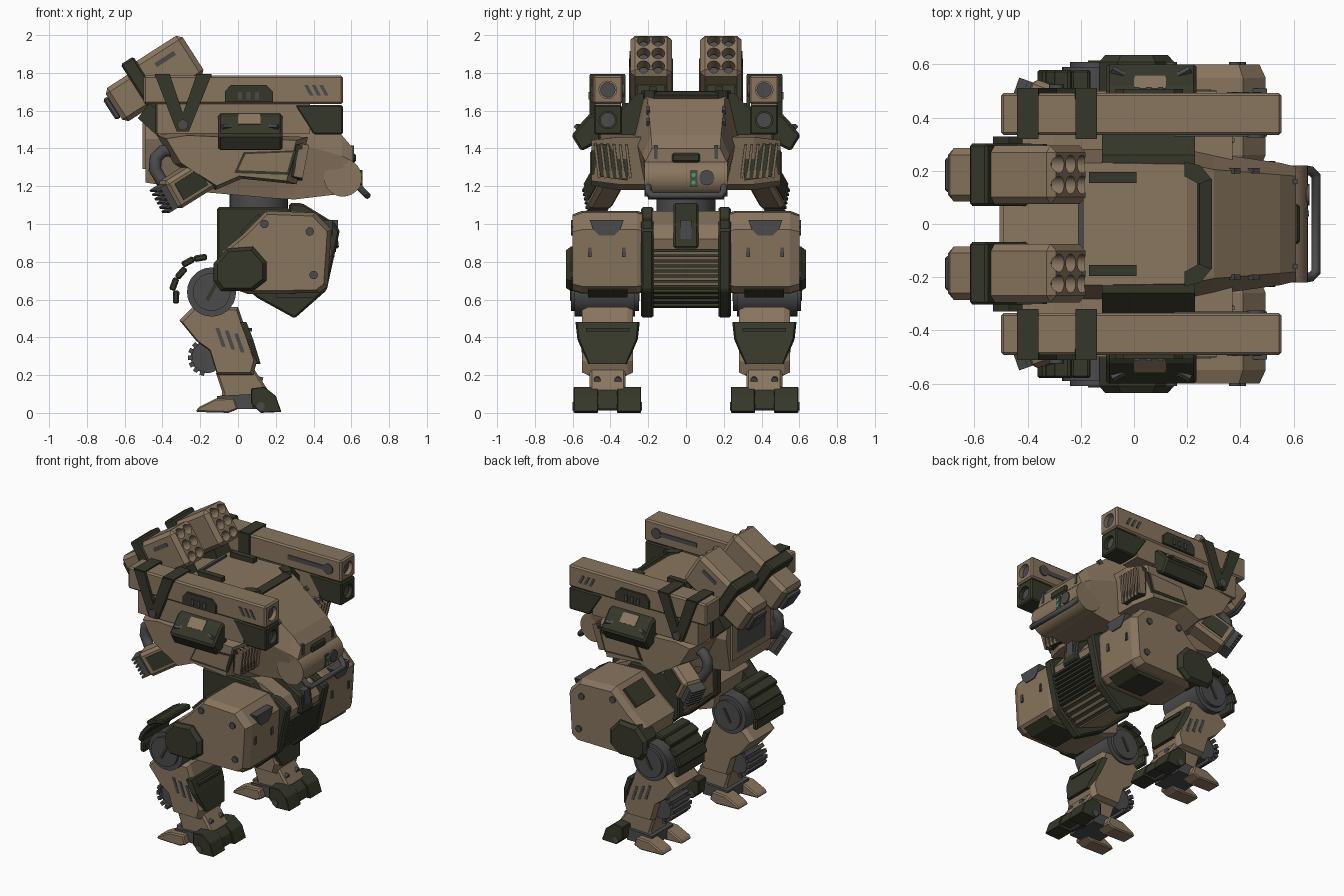
import bpy, bmesh, math
from mathutils import Matrix, Vector, Euler

if "Cube" in bpy.data.objects:
    bpy.data.objects.remove(bpy.data.objects["Cube"])

def material(name, c):
    m = bpy.data.materials.new(name)
    m.diffuse_color = (*c, 1)
    m.use_nodes = True
    m.node_tree.nodes["Principled BSDF"].inputs["Base Color"].default_value = m.diffuse_color
    return m

TAN = material("tan_paint", (0.25, 0.18, 0.115))
GREEN = material("dark_green_paint", (0.037, 0.039, 0.023))
STEEL = material("dark_steel", (0.07, 0.07, 0.073))
LAMP = material("lamp_green", (0.05, 0.4, 0.1))

def finish(name, bm, mat, mirror=True, bevel=0, cutter=None, smooth=False):
    bmesh.ops.recalc_face_normals(bm, faces=bm.faces)
    if smooth:
        for f in bm.faces:
            f.smooth = True
        for e in bm.edges:
            e.smooth = e.calc_face_angle(0) < 0.6
    me = bpy.data.meshes.new(name)
    bm.to_mesh(me)
    bm.free()
    me.materials.append(mat)
    ob = bpy.data.objects.new(name, me)
    bpy.context.collection.objects.link(ob)
    if bevel:
        b = ob.modifiers.new("bevel", 'BEVEL')
        b.width, b.segments, b.limit_method = bevel, 1, 'ANGLE'
    if cutter:
        ob.modifiers.new("holes", 'BOOLEAN').object = cutter
        ob.modifiers["holes"].operation = 'DIFFERENCE'
    if mirror:
        m = ob.modifiers.new("mirror", 'MIRROR')
        m.use_axis = (False, True, False)
        m.use_clip = m.use_mirror_merge = False
    return ob

def skin(name, rings, mat, **kw):
    bm = bmesh.new()
    vs = [[bm.verts.new(p) for p in r] for r in rings]
    n = len(vs[0])
    for a, b in zip(vs, vs[1:]):
        for i in range(n):
            bm.faces.new((a[i], a[(i + 1) % n], b[(i + 1) % n], b[i]))
    bm.faces.new(vs[0])
    bm.faces.new(vs[-1])
    return finish(name, bm, mat, **kw)

def prism(name, pts, levels, mat, axis='y', **kw):
    """Extrude a 2D outline along an axis; each level is t or (t, scale)."""
    ca, cb = (sum(p[i] for p in pts) / len(pts) for i in (0, 1))
    rings = []
    for lv in levels:
        t, s = lv if isinstance(lv, tuple) else (lv, 1)
        q = [(ca + (a - ca) * s, cb + (b - cb) * s) for a, b in pts]
        rings.append([{'y': (a, t, b), 'x': (t, a, b), 'z': (a, b, t)}[axis] for a, b in q])
    return skin(name, rings, mat, **kw)

def box(name, c, size, mat, rot=(0, 0, 0), **kw):
    bm = bmesh.new()
    bmesh.ops.create_cube(bm, size=1, matrix=Matrix.LocRotScale(Vector(c), Euler(rot), Vector(size)))
    return finish(name, bm, mat, **kw)

def cyl(name, ends, r, mat, n=28, **kw):
    bm = bmesh.new()
    for p, q in ends:
        p, q = Vector(p), Vector(q)
        d = q - p
        bmesh.ops.create_cone(bm, cap_ends=True, segments=n, radius1=r, radius2=r, depth=d.length,
            matrix=Matrix.Translation((p + q) / 2) @ d.to_track_quat('Z', 'Y').to_matrix().to_4x4())
    return finish(name, bm, mat, smooth=True, **kw)

def pipe(name, pts, r):
    cu = bpy.data.curves.new(name, 'CURVE')
    cu.dimensions, cu.bevel_depth, cu.bevel_resolution, cu.use_fill_caps = '3D', r, 3, True
    sp = cu.splines.new('POLY')
    sp.points.add(len(pts) - 1)
    for p, c in zip(sp.points, pts):
        p.co = (*c, 1)
    cu.materials.append(STEEL)
    bpy.context.collection.objects.link(bpy.data.objects.new(name, cu))

def cutter(name, ends, r):
    ob = cyl(name, ends, r, STEEL, mirror=False)
    ob.hide_render = True
    ob.display_type = 'WIRE'
    return ob

# --- torso hull: stations along x, half-width and height at top, middle, bottom
rings = []
for x, half in [(-0.49, [(.23, 1.62), (.26, 1.45), (.22, 1.22)]), (-0.2, [(.23, 1.69), (.29, 1.45), (.2, 1.17)]),
                (0.2, [(.225, 1.70), (.28, 1.46), (.2, 1.135)]), (0.3, [(.205, 1.66), (.265, 1.43), (.2, 1.13)]),
                (0.55, [(.185, 1.47), (.23, 1.36), (.2, 1.16)]), (0.61, [(.18, 1.40), (.215, 1.33), (.2, 1.18)])]:
    rings.append([(x, y, z) for y, z in half] + [(x, -y, z) for y, z in reversed(half)])
skin("torso_hull", rings, TAN, mirror=False)
box("rear_hatch", (-0.49, 0, 1.44), (.02, .30, .22), STEEL, mirror=False)
for z in (1.31, 1.57):
    box("rear_hatch_frame", (-0.49, 0, z), (.03, .42, .04), TAN, mirror=False)
box("rear_hatch_post", (-0.49, .18, 1.44), (.03, .06, .3), TAN)
box("hood_crossbar", (.265, 0, 1.68), (.05, .34, .025), GREEN, rot=(0, .4, 0), mirror=False)
prism("hood_corner_trim", [(.19, .235), (.25, .22), (.29, .17), (.245, .15), (.19, .18)], (1.65, 1.706), GREEN, 'z')
box("deck_rail", (-0.08, .175, 1.71), (.18, .04, .035), GREEN)
box("deck_hinge", (-0.2, 0, 1.69), (.02, .3, .03), STEEL, mirror=False)
for x, z in ((.38, 1.60), (.45, 1.54)):
    box("hood_latch", (x, .2, z), (.03, .02, .03), STEEL, rot=(0, .7, 0))

# --- nose drum, sensors and bumper
cyl("nose_drum", [((.555, -.22, 1.245), (.555, .22, 1.245))], .1, TAN, mirror=False)
box("nose_visor", (.6, 0, 1.35), (.05, .15, .05), GREEN, mirror=False, bevel=.01)
box("nose_marker", (.605, .16, 1.38), (.02, .02, .07), STEEL)
cyl("nose_lens", [((.6, .11, 1.245), (.66, .11, 1.245))], .04, STEEL, mirror=False)
box("lamp_plate", (.635, .04, 1.24), (.04, .04, .085), STEEL, mirror=False)
for z in (1.22, 1.26):
    cyl("nose_lamp", [((.64, .04, z), (.659, .04, z))], .011, LAMP, 12, mirror=False)
pipe("bumper_bar", [(.6, -.2, 1.24), (.665, -.2, 1.17), (.685, -.18, 1.15), (.685, .18, 1.15), (.665, .2, 1.17), (.6, .2, 1.24)], .018)

# --- side sponsons with intake slats
prism("sponson", [(-.43, 1.47), (-.3, 1.49), (.37, 1.46), (.31, 1.21), (.02, 1.24), (-.12, 1.18), (-.34, 1.32)],
      (.22, (.36, 1), (.5, .86)), TAN)
prism("sponson_panel", [(-.02, 1.27), (.27, 1.26), (.31, 1.39), (.03, 1.38)], (.45, .503), GREEN)
prism("sponson_inset", [(.0, 1.285), (.26, 1.275), (.29, 1.38), (.04, 1.37)], (.45, .507), TAN)
prism("intake_back", [(.29, 1.43), (.49, 1.42), (.45, 1.25), (.31, 1.23)], (.28, .342), GREEN, 'x')
for i in range(6):
    box("intake_slat", (.335, .305 + i * .033, 1.335), (.05, .014, .18), TAN, rot=(-.12, .2, 0))
prism("gun_bracket", [(.22, 1.69), (.26, 1.69), (.345, 1.60), (.345, 1.47), (.26, 1.47)], (-.12, .23), GREEN, 'x')

# --- rear thrusters (splayed outward and down) and pipes
T = (-.27, .435, 1.21)
R = Vector((.24, -.085, .15)).to_track_quat('X', 'Z').to_euler()
M = Matrix.LocRotScale(Vector(T), R, None)
box("thruster_body", T, (.25, .14, .17), TAN, rot=R, bevel=.02)
box("thruster_panel", M @ Vector((0, .06, 0)), (.16, .03, .1), GREEN, rot=R)
box("thruster_nozzle", M @ Vector((-.13, 0, 0)), (.05, .11, .14), STEEL, rot=R)
for i in range(6):
    box("nozzle_fin", M @ Vector((-.16, 0, -.065 + i * .026)), (.04, .11, .012), STEEL, rot=R)
for s in (1, -1):
    pipe("exhaust_pipe", [(-.35, s * .37, 1.39), (-.4, s * .38, 1.385), (-.435, s * .39, 1.35), (-.44, s * .39, 1.29), (-.4, s * .4, 1.22), (-.34, s * .41, 1.2)], .034)

# --- twin long guns
cut = cutter("muzzle_cutter", [((.52, .414, z), (.6, .414, z)) for z in (1.71, 1.55)], .046)
prism("upper_barrel", [(-.5, 1.635), (-.5, 1.785), (.555, 1.785), (.555, 1.635)], (.335, .493), TAN, bevel=.01, cutter=cut)
prism("lower_muzzle", [(.3, 1.63), (.555, 1.63), (.555, 1.475), (.4, 1.475)], (.34, .488), GREEN, bevel=.008, cutter=cut)
cyl("muzzle_core", [((.5, .414, z), (.53, .414, z)) for z in (1.71, 1.55)], .04, STEEL)
prism("lower_barrel", [(-.43, 1.48), (-.43, 1.64), (.38, 1.64), (.38, 1.48)], (.345, .483), TAN)
for x in (-.40, -.18):
    prism("strap_arm", [(x - .04, 1.79), (x + .04, 1.79), (-.26, 1.49), (-.325, 1.49)], (.47, .512), GREEN)
    box("strap_top", (x, .415, 1.785), (.08, .185, .02), GREEN)
    box("strap_inner", (x, .33, 1.64), (.08, .02, .3), GREEN)
cyl("strap_bolt", [((-.292, .5, 1.525), (-.292, .525, 1.525))], .028, STEEL)
for i in range(3):
    x = .35 + i * .04
    prism("barrel_slit", [(x, 1.735), (x + .02, 1.735), (x + .05, 1.68), (x + .03, 1.68)], (.48, .497), STEEL)
    box("panel_slot", (.01 + i * .045, .505, 1.68), (.02, .02, .04), STEEL)
prism("barrel_panel", [(-.07, 1.645), (-.07, 1.7), (-.04, 1.735), (.15, 1.735), (.185, 1.7), (.185, 1.645)], (.48, .508), GREEN)
box("inner_slot", (.3, .334, 1.71), (.3, .01, .03), STEEL)
cyl("inner_slot_disc", [((.46, .326, 1.71), (.46, .34, 1.71))], .035, STEEL)

# --- tilted side armour boxes
prism("side_armour", [(.46, 1.59), (.515, 1.575), (.607, 1.47), (.555, 1.385), (.45, 1.44)], (-.105, .235), GREEN, 'x', bevel=.012)
prism("side_armour_inset", [(.51, 1.584), (.56, 1.53), (.54, 1.515), (.49, 1.56)], (0, .12), TAN, 'x')
for x in (-.06, .19):
    box("armour_bolt", (x, .57, 1.515), (.05, .02, .02), STEEL, rot=(-.85, 0, .5 if x > 0 else -.5))

# --- missile pods, in a frame tilted up
ca, sa = math.cos(.57), math.sin(.57)
def P(u, v):
    return (-.422 + u * ca - v * sa, 1.764 + u * sa + v * ca)
def slab(u0, u1, v0, v1):
    return [P(u0, v0), P(u1, v0), P(u1, v1), P(u0, v1)]
def V(u, v, y):
    x, z = P(u, v)
    return (x, y, z)
cut = cutter("tube_cutter", [(V(.16, v, y), V(.26, v, y)) for v in (-.063, .018, .099) for y in (.147, .225)], .034)
prism("missile_pod", slab(-.1, .23, -.11, .145), (.075, .295), TAN, bevel=.026, cutter=cut)
cyl("missile_tip", [(V(.14, v, y), V(.18, v, y)) for v in (-.063, .018, .099) for y in (.147, .225)], .025, STEEL, 16)
prism("pod_band", slab(-.125, -.045, -.16, .175), (.068, .303), GREEN, bevel=.01)
prism("pod_rear", slab(-.275, -.1, -.1, .11), (.085, .285), TAN, bevel=.025)
prism("pod_exhaust", slab(-.305, -.27, -.06, .07), (.12, .25), STEEL, bevel=.01)
prism("pod_side_slot", slab(.03, .15, .06, .085), (.28, .3), STEEL)
prism("pod_mount", [(-.47, 1.58), (-.5, 1.68), (-.3, 1.8), (-.22, 1.66)], (.11, .26), GREEN)
prism("rear_side_guard", [(-.53, 1.56), (-.47, 1.64), (-.42, 1.6), (-.42, 1.46)], (.24, .33), GREEN)

# --- waist and pelvis
cyl("waist_ring", [((.11, 0, 1.06), (.11, 0, 1.17))], .155, STEEL, mirror=False)
pel = [(-.08, 1.06), (.3, 1.07), (.45, 1.0), (.51, .92), (.44, .66), (.3, .56), (.1, .64), (-.09, .82)]
prism("pelvis_core", pel, (-.18, .18), TAN, mirror=False)
prism("pelvis_plate", [(-.11, 1.09), (.26, 1.09), (.31, 1.03), (.46, 1.02), (.54, .97), (.47, .65), (.3, .5), (.1, .61), (-.11, .8)],
      (.172, .237), GREEN, bevel=.01)
for i in range(8):
    z = .67 + i * .027
    box("pelvis_rib", (.445 + (z - .66) * .27, 0, z), (.04, .35, .015), GREEN, mirror=False)
for i in range(4):
    t = (i + .5) / 4
    box("pelvis_lower_rib", (.3 + .14 * t, 0, .56 + .1 * t), (.02, .35, .03), GREEN, rot=(0, -.6, 0), mirror=False)
prism("pelvis_lock", [(.27, 1.11), (.34, 1.11), (.52, 1.0), (.535, .87), (.46, .87), (.27, 1.0)], (-.065, .065), GREEN, mirror=False, bevel=.01)
box("pelvis_lock_core", (.5, 0, .97), (.06, .06, .1), STEEL, mirror=False)

# --- hip housings
prism("hip_housing", [(-.09, .85), (.02, .94), (.15, 1.07), (.41, 1.06), (.495, .97), (.475, .67), (.43, .635), (.05, .63), (-.06, .67)],
      ((.23, .96), (.26, 1), (.55, 1), (.6, .92)), TAN)
prism("knee_cap", [(-.13, .79), (-.06, .87), (.08, .88), (.15, .8), (.15, .7), (.08, .645), (-.09, .645), (-.13, .7)],
      (.5, (.61, 1), (.635, .85)), GREEN)
for x, z in ((.14, 1.0), (.38, .96), (.4, .73)):
    cyl("hip_bolt", [((x, .58, z), (x, .61, z))], .022, STEEL, 16)
prism("hip_badge_plate", [(.33, 1.02), (.51, 1.02), (.49, .97), (.46, .94), (.38, .94), (.35, .97)], (.44, .5), STEEL, 'x')
for y in (.33, .51):
    box("hip_slit", (.485, y, .85), (.02, .018, .05), STEEL)
box("hip_top_panel", (.07, .42, .995), (.14, .2, .03), GREEN, rot=(0, -.79, 0))
prism("hip_under_guard", [(.2, .64), (.43, .68), (.465, .65), (.4, .61), (.2, .61)], (.31, .52), GREEN)

# --- knees with segmented rear guard
cyl("knee_drum", [((-.14, .27, .64), (-.14, .59, .64))], .13, STEEL)
cyl("knee_hub", [((-.14, .25, .64), (-.14, .61, .64))], .1, STEEL)
box("knee_hub_slot", (-.14, .43, .64), (.02, .37, .1), GREEN, rot=(0, .5, 0))
for i in range(5):
    a = math.radians(108 + i * 20)
    r = .19 + .012 * (i % 2)
    box("knee_guard", (-.14 + r * math.cos(a), .43, .64 + r * math.sin(a)), (.034, .3, .07), GREEN, rot=(0, -a + .15, 0), bevel=.008)

# --- shins
prism("shin", [(-.24, .56), (-.31, .49), (-.22, .38), (-.15, .33), (-.11, .2), (.08, .2), (.1, .27), (0, .56)],
      ((.28, .92), (.31, 1), (.52, 1), (.55, .92)), TAN)
skin("shin_plate", [[(x - .035, y0, z), (x, y0 + .01, z), (x, y1 - .01, z), (x - .035, y1, z)]
     for x, y0, y1, z in ((.045, .245, .585, .48), (.08, .255, .575, .39), (.12, .31, .52, .26))], GREEN)
prism("shin_plate_rim", [(.3, .45), (.53, .45), (.53, .43), (.3, .43)], (.04, .075), GREEN, 'x')
for i in range(3):
    x, z = -.1 + i * .05, .4 - i * .015
    prism("shin_slit", [(x - .02, z + .05), (x, z + .05), (x + .035, z - .05), (x + .015, z - .05)], (.53, .553), STEEL)
cyl("calf_wheel", [((-.165, .34, .295), (-.165, .49, .295))], .085, STEEL)
for i in range(7):
    a = math.radians(110 + i * 24)
    box("calf_tooth", (-.165 + .088 * math.cos(a), .415, .295 + .088 * math.sin(a)), (.025, .2, .024), STEEL, rot=(0, -a, 0))

# --- ankles and feet
prism("ankle", [(-.12, .22), (.08, .24), (.16, .12), (.14, .03), (-.1, .03), (-.08, .1)], (.32, .51), TAN, bevel=.012)
for y in (.36, .47):
    cyl("ankle_piston", [((.02, y, .2), (.13, y, .17))], .018, STEEL, 14)
cyl("toe_axle", [((.12, .232, .035), (.12, .6, .035))], .022, STEEL, 16)
toe = [(.07, .13), (.14, .138), (.2, .09), (.23, .005), (.12, 0), (.07, .05)]
prism("outer_toe", toe, (.465, .595), GREEN, bevel=.004)
prism("inner_toe", toe, (.237, .365), GREEN, bevel=.004)
prism("middle_toe", [(.07, .14), (.14, .135), (.2, .08), (.215, .02), (.07, .02)], (.367, .463), GREEN)
for y in (.31, .52):
    prism("rear_toe", [(-.225, .005), (-.21, .03), (-.12, .075), (-.02, .08), (.0, .02), (-.05, 0)], (y - .055, y + .055), TAN, bevel=.008)
prism("heel_block", [(-.11, .02), (-.11, .09), (.08, .1), (.08, .02)], (.3, .53), STEEL)
